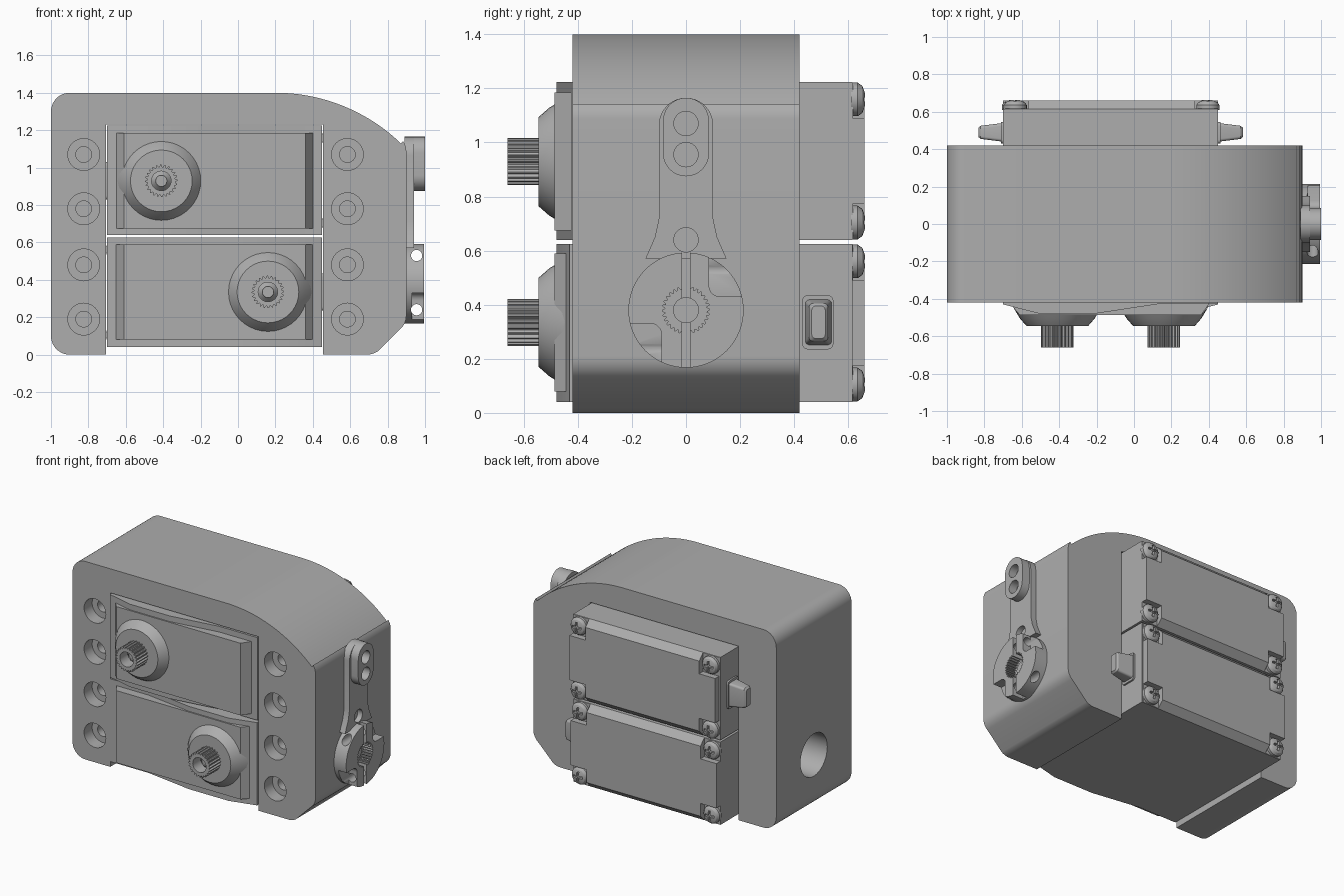
import bpy, bmesh
from math import pi, cos, sin, radians
from mathutils import Matrix, Vector

cube = bpy.data.objects.get("Cube")
if cube:
    bpy.data.objects.remove(cube, do_unlink=True)

grey = bpy.data.materials.new("mid grey")
grey.use_nodes = True
GREY = (0.42, 0.42, 0.42, 1)
grey.diffuse_color = GREY
grey.node_tree.nodes["Principled BSDF"].inputs["Base Color"].default_value = GREY
made = []


def loft(name, sections):
    """Skin matching rings of 3D points and cap both ends."""
    bm = bmesh.new()
    rings = [[bm.verts.new(p) for p in s] for s in sections]
    n = len(rings[0])
    for a, b in zip(rings, rings[1:]):
        for i in range(n):
            j = (i + 1) % n
            bm.faces.new((a[i], a[j], b[j], b[i]))
    bm.faces.new(rings[0])
    bm.faces.new(rings[-1])
    bmesh.ops.recalc_face_normals(bm, faces=bm.faces)
    me = bpy.data.meshes.new(name)
    bm.to_mesh(me)
    bm.free()
    me.materials.append(grey)
    ob = bpy.data.objects.new(name, me)
    bpy.context.collection.objects.link(ob)
    made.append(ob)
    return ob


def place(axis, a, b, t):
    return {"x": (t, a, b), "y": (a, t, b), "z": (a, b, t)}[axis]


def prism(name, pts, axis, lo, hi):
    return loft(name, [[place(axis, a, b, t) for a, b in pts] for t in (lo, hi)])


def box(name, x, y, z):
    return prism(name, [(x[0], z[0]), (x[1], z[0]), (x[1], z[1]), (x[0], z[1])], "y", *y)


def arc(cx, cy, r, a0, a1, n=10):
    return [(cx + r * cos(radians(a0 + (a1 - a0) * i / n)),
             cy + r * sin(radians(a0 + (a1 - a0) * i / n))) for i in range(n + 1)]


def circle(cx, cy, r, n=32):
    return arc(cx, cy, r, 0, 360, n)[:-1]


def rounded(x, z, r):
    return (arc(x[1] - r, z[1] - r, r, 0, 90, 5) + arc(x[0] + r, z[1] - r, r, 90, 180, 5)
            + arc(x[0] + r, z[0] + r, r, 180, 270, 5) + arc(x[1] - r, z[0] + r, r, 270, 360, 5))


def gear(cx, cz, r, depth, teeth=24):
    pts = []
    for i in range(teeth * 4):
        rr = r if i % 4 < 2 else r - depth
        pts.append((cx + rr * cos(pi * i / teeth / 2), cz + rr * sin(pi * i / teeth / 2)))
    return pts


def turned(name, cx, cz, profile, n=40):
    """Stack of circles along y from (radius, y) pairs."""
    return loft(name, [[(a, y, b) for a, b in circle(cx, cz, r, n)] for r, y in profile])


def cut(ob, *cutters):
    for c in cutters:
        m = ob.modifiers.new("cut", "BOOLEAN")
        m.operation, m.solver, m.object = "DIFFERENCE", "EXACT", c
        bpy.context.view_layer.objects.active = ob
        bpy.ops.object.modifier_apply(modifier=m.name)
        made.remove(c)
        bpy.data.objects.remove(c, do_unlink=True)
    return ob


# Housing with one sweeping shoulder and a pocket open at the bottom
outline = (arc(-0.9, 0.1, 0.1, 270, 180) + arc(-0.9, 1.3, 0.1, 180, 90)
           + arc(0.2, 0.433, 0.967, 90, 46, 24) + arc(0.8, 1.085, 0.1, 35, 0, 5)
           + arc(0.8, 0.21, 0.1, 0, -55, 6) + arc(0.69, 0.1, 0.1, -55, -90, 5))
housing = prism("housing", outline, "y", -0.42, 0.42)
cut(housing, box("pocket", (-0.705, 0.455), (-1, 1), (-1, 1.23)))
for hx in (-0.825, 0.585):
    for hz in (0.19, 0.48, 0.78, 1.07):
        cut(housing, prism("bore", circle(hx, hz, 0.085), "y", -0.6, -0.33),
            prism("hole", circle(hx, hz, 0.042), "y", -0.6, -0.15))
cut(housing, prism("pivot_hole", circle(0, 0.38, 0.15), "x", -1.2, -0.8))

# Lower servo
Z0, Z1 = 0.04, 0.625
XS, ZS = 0.16, 0.335
servo = [box("servo_case", (-0.7, 0.45), (-0.415, 0.615), (Z0, Z1))]
servo.append(prism("servo_rim", [(0.45, -0.4), (0.45, -0.43), (0.26, -0.478), (-0.05, -0.478),
                                 (-0.4, -0.425), (-0.7, -0.425), (-0.7, -0.4)], "z", Z0, Z1))
servo.append(prism("servo_front_plate", [(0.41, -0.4), (0.41, -0.43), (0.36, -0.487), (-0.61, -0.487),
                                         (-0.655, -0.42), (-0.655, -0.4)], "z", 0.08, 0.59))
servo.append(turned("output_boss", XS, ZS, [(0.245, -0.43), (0.2, -0.505), (0.165, -0.545), (0.1, -0.545)]))
spline = prism("output_spline", gear(XS, ZS, 0.087, 0.012), "y", -0.66, -0.54)
cut(spline, prism("bore", circle(XS, ZS, 0.052), "y", -0.7, -0.57))
servo += [spline, turned("spline_seat", XS, ZS, [(0.052, -0.575), (0.03, -0.6), (0.03, -0.59)])]

# Back lid with sloped long edges, corner notches and domed cross-slot screws
lid = prism("servo_lid", [(0.605, Z0), (0.615, Z0), (0.66, Z0 + 0.045), (0.66, Z1 - 0.045),
                          (0.615, Z1), (0.605, Z1)], "x", -0.7, 0.44)
servo.append(lid)
for sx in (-0.645, 0.385):
    for sz in (0.105, 0.56):
        cut(lid, box("notch", (sx - 0.07, sx + 0.07), (0.617, 0.8), (sz - 0.07, sz + 0.07)))
        screw = turned("lid_screw", sx, sz, [(0.062, 0.61), (0.062, 0.635), (0.05, 0.652), (0.025, 0.662)], 24)
        cut(screw, box("slot", (sx - 0.035, sx + 0.035), (0.645, 0.7), (sz - 0.008, sz + 0.008)),
            box("slot", (sx - 0.008, sx + 0.008), (0.645, 0.7), (sz - 0.035, sz + 0.035)))
        servo.append(screw)

# Cable exit
servo.append(prism("cable_flange", rounded((0.43, 0.545), (0.235, 0.435), 0.02), "x", 0.44, 0.462))
servo.append(loft("cable_plug", [[(x, a, b) for a, b in rounded((0.44 + d, 0.54 - d), (0.25 + d, 0.42 - d), 0.015)]
                                 for x, d in ((0.45, 0), (0.57, 0.015), (0.582, 0.025))]))

# Upper servo is the lower one turned half round
mid = Vector((-0.125, 0, 0.632))
turn = Matrix.Translation(mid) @ Matrix.Rotation(pi, 4, "Y") @ Matrix.Translation(-mid)
for part in servo:
    twin = part.copy()
    twin.data = part.data.copy()
    twin.data.transform(turn)
    twin.name = "upper_" + part.name
    bpy.context.collection.objects.link(twin)
    made.append(twin)
    part.name = "lower_" + part.name

# Control arm on the side: plate flaring into the clamp
HZ = 0.38
arm_shape = (arc(0, 1.065, 0.1, 0, 180, 20) + [(-0.1, 0.72), (-0.115, 0.65), (-0.15, 0.57)]
             + [(0.15, 0.57), (0.115, 0.65), (0.1, 0.72)])
arm = prism("control_arm", arm_shape, "x", 0.89, 0.942)
pad = prism("arm_pad", arc(0, 1.08, 0.085, 0, 180, 20) + arc(0, 0.96, 0.085, 180, 360, 20), "x", 0.93, 1.0)
clamp = prism("arm_clamp", circle(0, HZ, 0.213, 64), "x", 0.89, 0.995)
for z in (1.07, 0.955):
    cut(pad, prism("hole", circle(0, z, 0.045), "x", 0.91, 1.1))
cut(arm, prism("hole", circle(0, 0.64, 0.045), "x", 0.905, 1.1))
cut(clamp, prism("bore", gear(0, HZ, 0.087, 0.01, 30), "x", 0.92, 1.1),
    box("slit", (0.91, 1.1), (-0.015, 0.015), (0, 0.7)),
    prism("screw_pocket", rounded((0.085, 0.4), (0.43, 0.8), 0.04), "x", 0.93, 1.1),
    prism("screw_pocket", rounded((-0.4, -0.09), (0, 0.33), 0.04), "x", 0.93, 1.1),
    prism("screw_hole", circle(0.955, 0.53, 0.03), "y", -1, 1),
    prism("screw_hole", circle(0.955, 0.24, 0.03), "y", -1, 1))
prism("pivot_pin", circle(0, HZ, 0.048), "x", 0.89, 0.935)

# Smooth the curves, keep the edges crisp
bpy.ops.object.select_all(action="DESELECT")
for ob in made:
    ob.select_set(True)
bpy.context.view_layer.objects.active = housing
bpy.ops.object.shade_smooth_by_angle(angle=radians(30))
